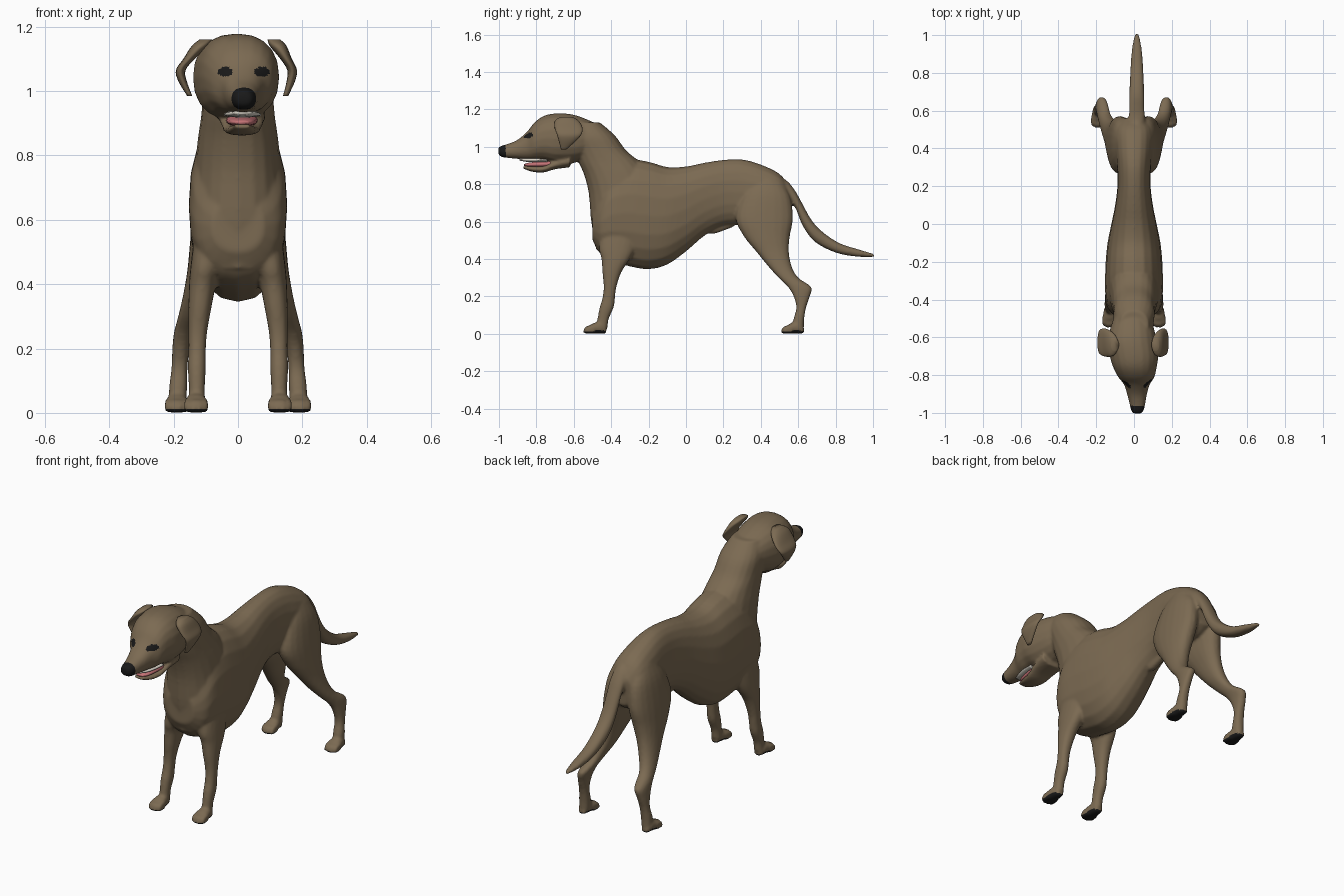
import bpy
import bmesh
import math
from mathutils import Vector

start_cube = bpy.data.objects.get("Cube")
if start_cube:
    bpy.data.objects.remove(start_cube, do_unlink=True)


def make_material(name, colour):
    material = bpy.data.materials.new(name)
    material.use_nodes = True
    material.diffuse_color = (*colour, 1)
    shader = material.node_tree.nodes["Principled BSDF"]
    shader.inputs["Base Color"].default_value = (*colour, 1)
    shader.inputs["Roughness"].default_value = 0.8
    return material


coat = make_material("brown coat", (0.2, 0.145, 0.085))
black = make_material("black skin", (0.01, 0.01, 0.01))
pink = make_material("pink tongue", (0.55, 0.17, 0.18))
ivory = make_material("ivory teeth", (0.7, 0.66, 0.58))


def smooth_sections(sections, steps=4):
    """Catmull-Rom interpolation between cross-sections."""
    rows = [Vector(s) for s in sections]
    rows = [rows[0]] + rows + [rows[-1]]
    result = []
    for a, b, c, d in zip(rows, rows[1:], rows[2:], rows[3:]):
        for i in range(steps):
            t = i / steps
            result.append(b + (c - a) * (t / 2)
                          + (a * 2 - b * 5 + c * 4 - d) * (t * t / 2)
                          + (b * 3 - a - c * 3 + d) * (t ** 3 / 2))
    result.append(rows[-1])
    return result


def loft(bm, axis, sections, side=1, x=0, sides=20, square=0.88):
    """Sections are (position, low, high, half width, optional x centre).
    Along y, low and high are heights; along z, they are depths."""
    full = [tuple(s) if len(s) == 5 else (*s, x) for s in sections]
    rings = []
    for pos, low, high, width, centre in smooth_sections(full):
        ring = []
        for i in range(sides):
            angle = math.tau * i / sides
            c, s = math.cos(angle), math.sin(angle)
            across = side * centre + width * math.copysign(abs(c) ** square, c)
            along = (low + high) / 2 + (high - low) / 2 * math.copysign(abs(s) ** square, s)
            point = (across, pos, along) if axis == "y" else (across, along, pos)
            ring.append(bm.verts.new(point))
        rings.append(ring)
    for lower, upper in zip(rings, rings[1:]):
        for i in range(sides):
            j = (i + 1) % sides
            bm.faces.new((lower[i], lower[j], upper[j], upper[i]))
    bm.faces.new(rings[0])
    bm.faces.new(rings[-1])


def finish(bm, name, *materials):
    bmesh.ops.recalc_face_normals(bm, faces=bm.faces)
    mesh = bpy.data.meshes.new(name)
    bm.to_mesh(mesh)
    bm.free()
    for material in materials:
        mesh.materials.append(material)
    for face in mesh.polygons:
        face.use_smooth = True
    obj = bpy.data.objects.new(name, mesh)
    bpy.context.collection.objects.link(obj)
    return obj


bm = bmesh.new()

# Torso
loft(bm, "y", [
    (-.5, .5, .66, .08), (-.46, .43, .76, .13), (-.4, .39, .88, .15),
    (-.3, .36, .93, .153), (-.2, .345, .92, .15), (-.1, .37, .892, .14),
    (0, .44, .895, .12), (.1, .525, .915, .1), (.2, .575, .93, .088),
    (.3, .58, .932, .09), (.4, .57, .905, .1), (.5, .58, .855, .1),
    (.56, .62, .78, .06)])

# Neck
loft(bm, "z", [
    (.45, -.48, -.2, .11), (.6, -.507, -.15, .14), (.75, -.52, -.16, .135),
    (.85, -.545, -.2, .125), (.92, -.575, -.25, .115), (.98, -.59, -.32, .11),
    (1.06, -.62, -.38, .105), (1.13, -.62, -.46, .075)])

# Skull and muzzle
loft(bm, "y", [
    (-.45, .98, 1.11, .08, -.01), (-.55, .93, 1.155, .115, -.01),
    (-.62, .91, 1.175, .13, -.01), (-.7, .91, 1.178, .128, 0),
    (-.76, .925, 1.165, .115, .005), (-.81, .928, 1.13, .096, .012),
    (-.85, .93, 1.08, .068, .015), (-.9, .935, 1.038, .053, .016),
    (-.95, .94, 1.016, .042, .018), (-.985, .945, 1.006, .034, .018),
    (-1.003, .96, .997, .022, .018)])

# Lower jaw
loft(bm, "y", [
    (-.87, .883, .9, .028), (-.82, .866, .896, .045), (-.76, .863, .9, .058),
    (-.7, .88, .93, .068), (-.62, .89, .96, .075)], x=.012)

# Tail
loft(bm, "y", [
    (.46, .72, .84, .04), (.53, .69, .825, .045), (.58, .68, .77, .042),
    (.62, .585, .7, .04), (.67, .51, .61, .04), (.73, .465, .545, .038),
    (.82, .428, .485, .034), (.92, .412, .452, .027), (1.005, .411, .427, .012)],
    x=.015)

# Belly tuft
loft(bm, "y", [
    (.11, .54, .56, .012), (.15, .535, .58, .022), (.25, .57, .61, .02)])

for side in (-1, 1):
    # Hind leg
    loft(bm, "z", [
        (.82, .36, .5, .04, .05), (.74, .3, .555, .06, .06),
        (.62, .265, .572, .065, .075), (.52, .31, .555, .06, .09),
        (.44, .375, .55, .05, .108), (.36, .44, .565, .042, .13),
        (.3, .495, .6, .034, .152), (.25, .545, .67, .031, .168),
        (.2, .575, .662, .027, .177), (.14, .59, .642, .025, .182),
        (.08, .575, .632, .028, .186), (.03, .565, .63, .028, .188)], side)

    # Front leg
    loft(bm, "z", [
        (.56, -.45, -.25, .045, .09), (.46, -.465, -.27, .047, .1),
        (.4, -.452, -.3, .042, .11), (.33, -.447, -.345, .036, .118),
        (.25, -.44, -.372, .029, .125), (.19, -.447, -.38, .027, .127),
        (.14, -.462, -.387, .028, .128), (.08, -.473, -.413, .025, .128),
        (.03, -.48, -.42, .026, .128)], side)

    # Paws, each a pad with four toes
    for heel, centre in ((.63, .19), (-.427, .13)):
        loft(bm, "y", [
            (heel - .1, 0, .035, .028), (heel - .07, 0, .056, .034),
            (heel - .03, 0, .062, .03), (heel, 0, .03, .018)], x=side * centre)
        for toe in (-1.5, -.5, .5, 1.5):
            tip = heel - .125 + .008 * abs(toe)
            loft(bm, "y", [
                (tip, 0, .022, .006), (tip + .014, 0, .04, .0105),
                (tip + .05, 0, .05, .01)], x=side * centre + toe * .018, sides=10)

sculpt = finish(bm, "body", coat, black)

# Blend the shapes into one continuous skin
remesh = sculpt.modifiers.new("blend", "REMESH")
remesh.mode = "VOXEL"
remesh.voxel_size = 0.0075
soften = sculpt.modifiers.new("soften", "SMOOTH")
soften.factor = 0.5
soften.iterations = 5
graph = bpy.context.evaluated_depsgraph_get()
skin = bpy.data.meshes.new_from_object(sculpt.evaluated_get(graph))
sculpt.modifiers.clear()
sculpt.data = skin
skin.materials.clear()
skin.materials.append(coat)
skin.materials.append(black)

# Nose, eyes and paw pads
for face in skin.polygons:
    x, y, z = face.center
    nose = y < -.962 and z > .935
    eye = y < -.77 and ((abs(x - .017) - .057) / .024) ** 2 + ((z - 1.06) / .015) ** 2 < 1
    pad = z < .02 and (face.normal.z < -.3 or z < .012)
    face.material_index = int(nose or eye or pad)
    face.use_smooth = True

# Ears
right_flap = [
    (1.16, -.67, -.61, .02, .1), (1.14, -.7, -.575, .026, .118),
    (1.1, -.702, -.553, .018, .152), (1.065, -.69, -.56, .015, .178),
    (1.03, -.68, -.59, .013, .172), (.985, -.668, -.64, .008, .15)]
left_flap = [(z, low, high, width, x * .72 + .04) for z, low, high, width, x in right_flap]
for name, side, flap in (("right_ear", -1, right_flap), ("left_ear", 1, left_flap)):
    bm = bmesh.new()
    loft(bm, "z", flap, side)
    finish(bm, name, coat)

# Tongue and teeth
bm = bmesh.new()
loft(bm, "y", [
    (-.865, .897, .908, .02), (-.84, .893, .915, .036),
    (-.78, .89, .922, .046), (-.7, .89, .93, .05)], x=.012)
finish(bm, "tongue", pink)
bm = bmesh.new()
loft(bm, "y", [
    (-.89, .926, .94, .025), (-.85, .919, .94, .042),
    (-.8, .918, .94, .054), (-.74, .918, .935, .058)], x=.014)
finish(bm, "upper_teeth", ivory)
